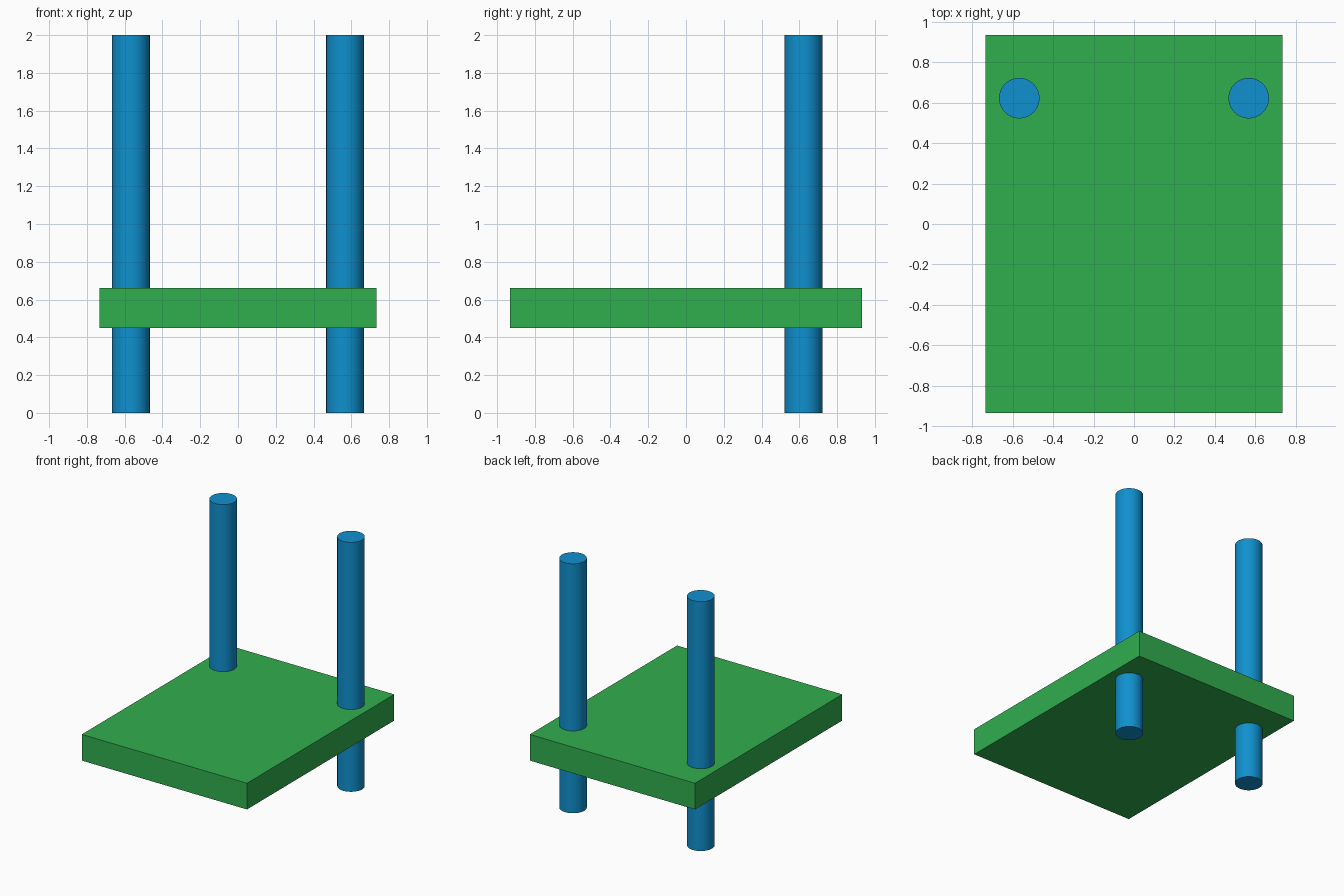
import bpy

if "Cube" in bpy.data.objects:
    bpy.data.objects.remove(bpy.data.objects["Cube"])


def make_material(name, color):
    mat = bpy.data.materials.new(name)
    mat.diffuse_color = (*color, 1.0)
    mat.use_nodes = True
    mat.node_tree.nodes["Principled BSDF"].inputs["Base Color"].default_value = mat.diffuse_color
    return mat


green = make_material("green", (0.030, 0.42, 0.076))
blue = make_material("blue", (0.005, 0.28, 0.62))

# Flat slab
bpy.ops.mesh.primitive_cube_add(size=1, location=(0, 0, 0.555))
slab = bpy.context.object
slab.name = "slab"
slab.dimensions = (1.466, 1.866, 0.21)
bpy.ops.object.transform_apply(location=False, rotation=False, scale=True)
slab.data.materials.append(green)

# Two round posts passing through the slab near its back edge
for side, x in (("left", -0.567), ("right", 0.567)):
    bpy.ops.mesh.primitive_cylinder_add(vertices=64, radius=0.1, depth=2,
                                        location=(x, 0.622, 1))
    post = bpy.context.object
    post.name = side + "_post"
    post.data.materials.append(blue)
    bpy.ops.object.shade_smooth_by_angle()
